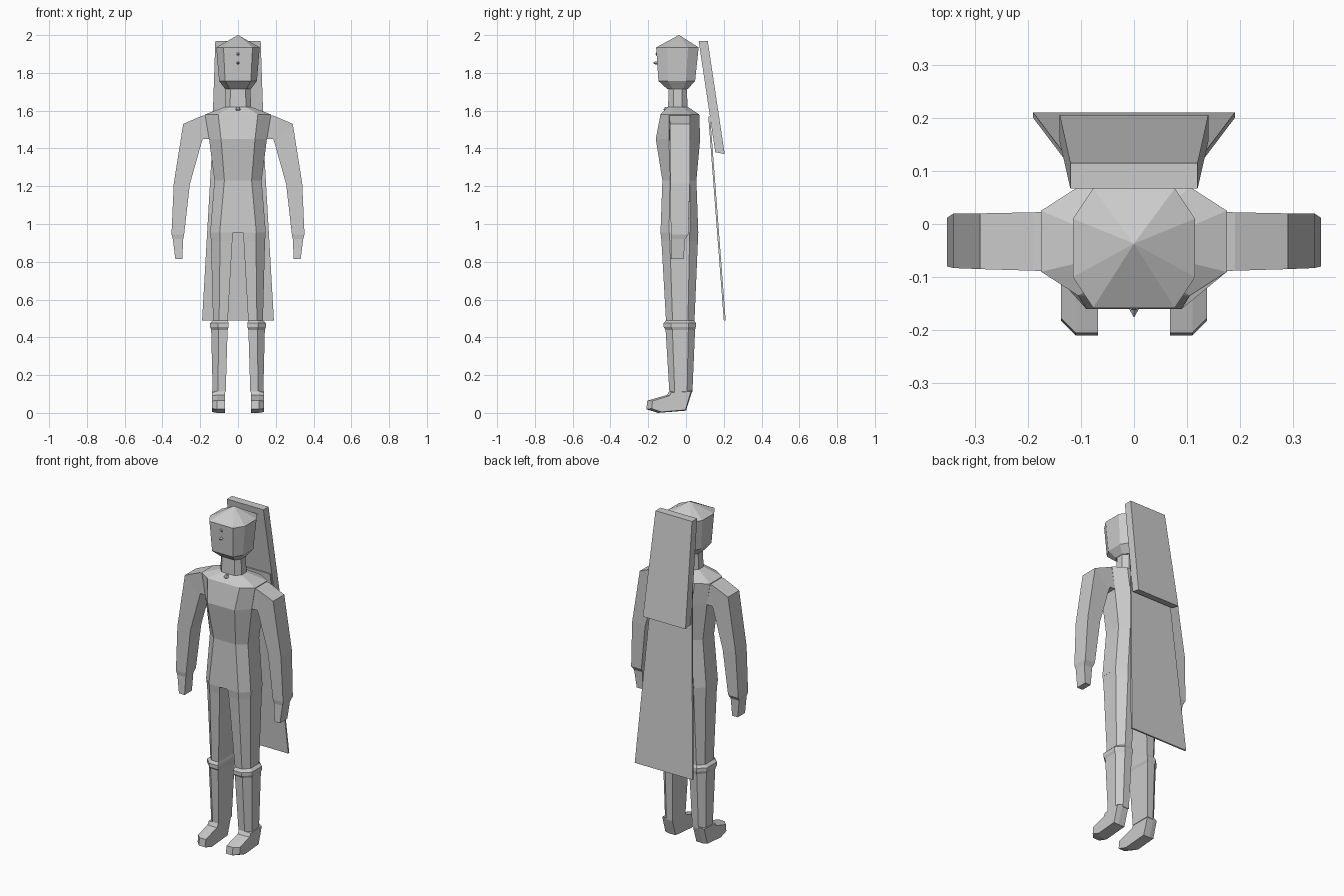
import bpy
import bmesh
from mathutils import Vector

cube = bpy.data.objects.get("Cube")
if cube:
    bpy.data.objects.remove(cube, do_unlink=True)

grey = bpy.data.materials.new("plain grey")
grey.use_nodes = True
grey.diffuse_color = (0.6, 0.6, 0.6, 1)
grey.node_tree.nodes["Principled BSDF"].inputs["Base Color"].default_value = grey.diffuse_color


def loft(name, rings, mirror=False):
    """Skin a closed solid over rings of equal point count."""
    bm = bmesh.new()
    loops = [[bm.verts.new(p) for p in ring] for ring in rings]
    n = len(loops[0])
    for a, b in zip(loops, loops[1:]):
        for i in range(n):
            j = (i + 1) % n
            bm.faces.new((a[i], a[j], b[j], b[i]))
    bm.faces.new(loops[0])
    bm.faces.new(loops[-1])
    bmesh.ops.recalc_face_normals(bm, faces=bm.faces)
    mesh = bpy.data.meshes.new(name)
    bm.to_mesh(mesh)
    bm.free()
    mesh.materials.append(grey)
    obj = bpy.data.objects.new(name, mesh)
    bpy.context.collection.objects.link(obj)
    if mirror:
        obj.modifiers.new("Mirror", 'MIRROR')
    return obj


def octagon(z, hx, fx, front, back, side_front, side_back):
    """Chamfered box section, symmetric in x."""
    half = [(fx, front), (hx, side_front), (hx, side_back), (fx, back)]
    return [(x, y, z) for x, y in half] + [(-x, y, z) for x, y in reversed(half)]


def leg_section(z, inner, edge, outer, front, back):
    """Flat on the inside, chamfered on the outside."""
    mid = (front + back) / 2
    half = (back - front) * 0.27
    return [(inner, front, z), (edge, front, z), (outer, mid - half, z),
            (outer, mid + half, z), (edge, back, z), (inner, back, z)]


# Trunk, from crotch to neck base
loft("torso", [
    octagon(0.955, 0.147, 0.097, -0.135, 0.065, -0.09, 0.02),
    octagon(1.23, 0.125, 0.072, -0.125, 0.055, -0.085, 0.02),
    octagon(1.45, 0.153, 0.09, -0.16, 0.075, -0.09, 0.022),
    octagon(1.58, 0.175, 0.105, -0.135, 0.07, -0.09, 0.025),
    octagon(1.62, 0.07, 0.04, -0.095, 0.01, -0.065, -0.02),
])

loft("neck", [
    octagon(1.61, 0.07, 0.042, -0.095, 0.008, -0.065, -0.02),
    octagon(1.73, 0.065, 0.04, -0.092, 0.005, -0.065, -0.02),
])

# Head with a low pointed crown
loft("head", [
    octagon(1.715, 0.068, 0.045, -0.10, 0.01, -0.07, -0.015),
    octagon(1.757, 0.1, 0.068, -0.146, 0.048, -0.095, 0.0),
    octagon(1.935, 0.115, 0.077, -0.158, 0.067, -0.1, 0.01),
    octagon(2.0, 0.001, 0.0006, -0.038, -0.036, -0.0375, -0.0365),
])

# Legs with a raised cuff under the knee
loft("legs", [
    leg_section(0.957, 0.026, 0.095, 0.147, -0.135, 0.065),
    leg_section(0.91, 0.03, 0.095, 0.143, -0.13, 0.063),
    leg_section(0.49, 0.054, 0.1, 0.132, -0.106, 0.045),
    leg_section(0.475, 0.05, 0.107, 0.148, -0.118, 0.052),
    leg_section(0.455, 0.05, 0.107, 0.148, -0.118, 0.052),
    leg_section(0.44, 0.055, 0.104, 0.142, -0.108, 0.048),
    leg_section(0.11, 0.065, 0.105, 0.134, -0.088, 0.034),
], mirror=True)

# Feet: a side profile spread across the foot width
foot_profile = [(-0.088, 0.115), (-0.1, 0.095), (-0.205, 0.065), (-0.21, 0.02),
                (-0.15, 0.0), (0.0, 0.012), (0.034, 0.12)]
loft("feet", [
    [(0.068, y, z) for y, z in foot_profile],
    [(0.11, y, z) for y, z in foot_profile],
    [(0.138, -0.02 + (y + 0.02) * 0.85, 0.05 + (z - 0.05) * 0.9) for y, z in foot_profile],
], mirror=True)


def arm_section(outer, inner, front, back):
    (ox, oz), (ix, iz) = outer, inner
    return [(ox, front, oz), (ox, back, oz), (ix, back, iz), (ix, front, iz)]


loft("arms", [
    arm_section((0.13, 1.58), (0.13, 1.45), -0.09, 0.024),
    arm_section((0.19, 1.573), (0.185, 1.45), -0.088, 0.022),
    arm_section((0.29, 1.53), (0.192, 1.435), -0.085, 0.02),
    arm_section((0.34, 1.215), (0.255, 1.21), -0.083, 0.02),
    arm_section((0.352, 0.945), (0.285, 0.945), -0.08, 0.012),
    arm_section((0.345, 0.92), (0.29, 0.92), -0.076, -0.005),
    arm_section((0.332, 0.815), (0.295, 0.815), -0.08, -0.012),
], mirror=True)


def panel(name, top, bottom):
    """Hanging slab; each end is (half width, front y, back y, front z, back z)."""
    loft(name, [[(-w, f, zf), (w, f, zf), (w, b, zb), (-w, b, zb)]
                for w, f, b, zf, zb in (top, bottom)])


panel("upper_back_panel", (0.12, 0.067, 0.115, 1.97, 1.97), (0.14, 0.155, 0.205, 1.38, 1.37))
panel("lower_back_panel", (0.128, 0.118, 0.128, 1.57, 1.57), (0.19, 0.2, 0.21, 0.49, 0.49))


def bead(name, x, y, z, r):
    """Small faceted knob."""
    loft(name, [octagon(z + dz * r, r * k, r * k * 0.5, y - r * k, y + r * k, y - r * k / 2, y + r * k / 2)
                for dz, k in ((-1, 0.4), (0, 1), (1, 0.4))])


for side, x in (("left", 0.045), ("right", -0.045)):
    bead(side + "_eye", x, -0.153, 1.9, 0.009)
bead("collar_clasp", 0, -0.105, 1.606, 0.014)

# Pointed nose
loft("nose", [[(x * s, y, 1.853 + z * s) for x, z in ((1, 0), (0, 1), (-1, 0), (0, -1))]
              for y, s in ((-0.15, 0.009), (-0.162, 0.008), (-0.175, 0.001))])
